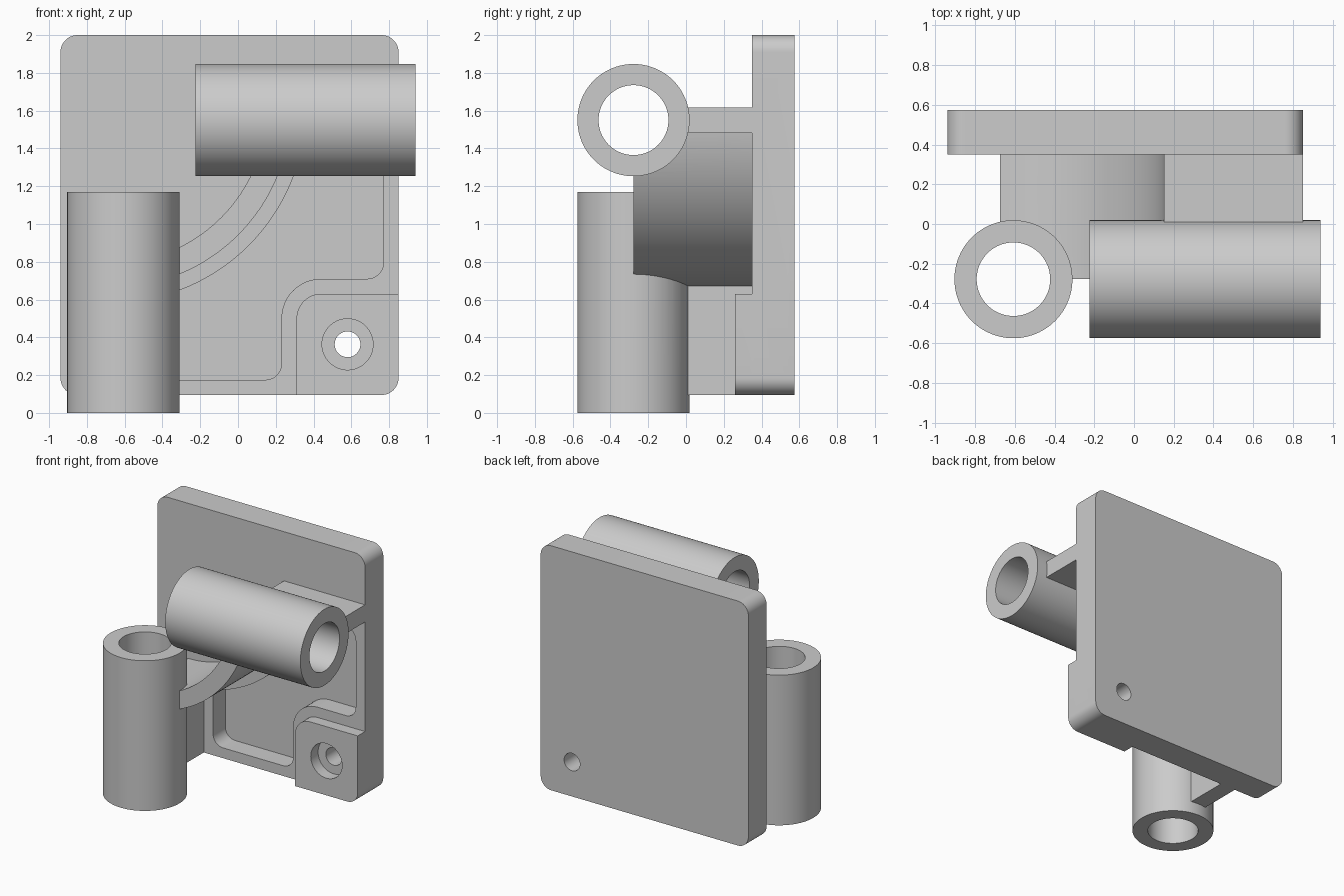
import bpy, bmesh, math
from mathutils import Vector

if "Cube" in bpy.data.objects:
    bpy.data.objects.remove(bpy.data.objects["Cube"])

FACE, BACK, BASE, RIGHT = 0.35, 0.575, 0.095, 0.85   # plate planes
TUBE_Y, R_OUT, R_IN = -0.278, 0.297, 0.185
VX, HZ = -0.607, 1.55                                # tube axes
CX, CZ = -0.674, 1.617                               # centre of the curved rib


def arc(radius, a0, a1, n=48, cx=CX, cz=CZ):
    angles = [math.radians(a0 + (a1 - a0) * i / n) for i in range(n + 1)]
    return [(cx + radius * math.cos(a), cz + radius * math.sin(a)) for a in angles]


def rounded(corners, n=12):
    """Fillet each (x, z, radius) corner of a polygon."""
    out = []
    for i, (x, z, r) in enumerate(corners):
        p = Vector((x, z))
        if r == 0:
            out.append((x, z))
            continue
        u = (Vector(corners[i - 1][:2]) - p).normalized()
        v = (Vector(corners[(i + 1) % len(corners)][:2]) - p).normalized()
        half = u.angle(v) / 2
        centre = p + (u + v).normalized() * (r / math.sin(half))
        start = p + u * (r / math.tan(half)) - centre
        end = p + v * (r / math.tan(half)) - centre
        sweep = math.pi - 2 * half
        for k in range(n + 1):
            t = k / n
            q = (start * math.sin((1 - t) * sweep) + end * math.sin(t * sweep)) / math.sin(sweep)
            out.append(tuple(centre + q))
    return out


def prism(name, points, y0, y1):
    """Extrude an x-z outline from y0 to y1."""
    bm = bmesh.new()
    face = bm.faces.new([bm.verts.new((x, y0, z)) for x, z in points])
    new = bmesh.ops.extrude_face_region(bm, geom=[face])['geom']
    bmesh.ops.translate(bm, vec=(0, y1 - y0, 0),
                        verts=[g for g in new if isinstance(g, bmesh.types.BMVert)])
    bmesh.ops.recalc_face_normals(bm, faces=bm.faces)
    mesh = bpy.data.meshes.new(name)
    bm.to_mesh(mesh)
    bm.free()
    ob = bpy.data.objects.new(name, mesh)
    bpy.context.collection.objects.link(ob)
    return ob


def box(name, x0, x1, y0, y1, z0, z1):
    return prism(name, [(x0, z0), (x1, z0), (x1, z1), (x0, z1)], y0, y1)


def cylinder(name, radius, length, loc, rot=(0, 0, 0)):
    bpy.ops.mesh.primitive_cylinder_add(vertices=96, radius=radius, depth=length,
                                        location=loc, rotation=rot)
    bpy.context.object.name = name
    return bpy.context.object


def combine(target, tool, operation):
    tool.hide_render = True
    mod = target.modifiers.new(operation.lower(), 'BOOLEAN')
    mod.operation, mod.object, mod.solver = operation, tool, 'EXACT'
    bpy.context.view_layer.objects.active = target
    bpy.ops.object.modifier_apply(modifier=mod.name)
    bpy.data.objects.remove(tool)


# Mounting plate with rounded corners
bracket = prism('mounting_bracket', rounded([
    (-0.94, BASE, 0.09), (RIGHT, BASE, 0.09), (RIGHT, 2.0, 0.09), (-0.94, 2.0, 0.09)]),
    FACE, BACK)

# Shallow pocket following the ribs and the screw block
edge = arc(1.034, -8, -74)
pocket = prism('pocket_cutter', rounded(
    [(-0.46, 0.175, 0.085), (0.23, 0.175, 0.085), (0.23, 0.71, 0.21),
     (0.77, 0.71, 0.085), (0.77, 1.403, 0.085), (0.337, 1.403, 0.06)]
    + [(x, z, 0) for x, z in arc(1.034, -17, -73)] + [(-0.46, 0.605, 0.06)]),
    FACE - 0.05, FACE + 0.15)
combine(bracket, pocket, 'DIFFERENCE')

# Raised screw block in the corner
combine(bracket, prism('screw_block', rounded([
    (0.31, BASE, 0), (RIGHT, BASE, 0.09), (RIGHT, 0.63, 0), (0.31, 0.63, 0.13)]),
    0.26, FACE + 0.19), 'UNION')

# Curved rib and the straight webs that hold the tubes
rib = prism('curved_rib', arc(0.955, -90, 0, 64) + arc(0.825, 0, -90, 64), TUBE_Y, FACE + 0.03)
combine(rib, box('vertical_web', CX, -0.54, -0.06, FACE + 0.03, BASE, 0.73), 'UNION')
combine(rib, box('horizontal_web', 0.21, RIGHT, -0.06, FACE + 0.03, 1.483, CZ), 'UNION')

# Two tubes at right angles: (name, length, centre, rotation)
tubes = [('vertical_tube', 1.17, (VX, TUBE_Y, 0.585), (0, 0, 0)),
         ('horizontal_tube', 1.165, (0.3575, TUBE_Y, HZ), (0, math.pi / 2, 0))]
for name, length, loc, rot in tubes:
    combine(rib, cylinder(name, R_OUT, length, loc, rot), 'UNION')
for name, length, loc, rot in tubes:
    combine(rib, cylinder(name + '_bore', R_IN, length + 0.1, loc, rot), 'DIFFERENCE')
combine(bracket, rib, 'UNION')

# Screw hole with counterbore
quarter = (math.pi / 2, 0, 0)
combine(bracket, cylinder('screw_hole', 0.068, 1.0, (0.58, 0.4, 0.363), quarter), 'DIFFERENCE')
combine(bracket, cylinder('counterbore', 0.135, 0.2, (0.58, 0.25, 0.363), quarter), 'DIFFERENCE')

bpy.ops.object.select_all(action='DESELECT')
bracket.select_set(True)
bpy.context.view_layer.objects.active = bracket
bpy.ops.object.shade_smooth_by_angle(angle=math.radians(30))
